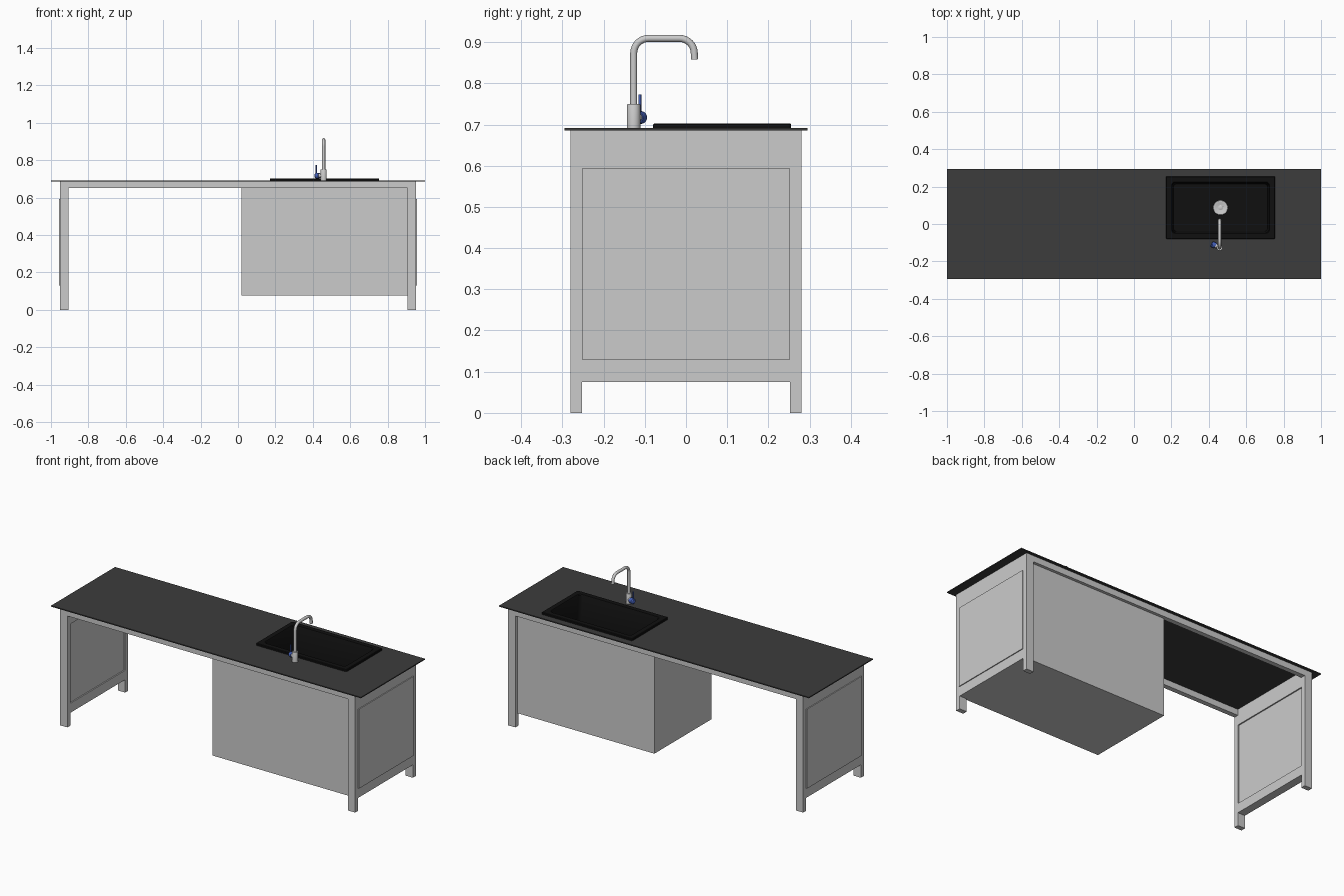
import bpy, bmesh, math
from mathutils import Vector

if "Cube" in bpy.data.objects:
    bpy.data.objects.remove(bpy.data.objects["Cube"])


def material(name, rgb):
    m = bpy.data.materials.new(name)
    m.diffuse_color = (*rgb, 1)
    m.use_nodes = True
    m.node_tree.nodes["Principled BSDF"].inputs["Base Color"].default_value = m.diffuse_color
    return m


DARK = material("dark_stone", (0.045, 0.045, 0.045))
BLACK = material("black_sink", (0.005, 0.005, 0.005))
BLUE = material("blue_handle", (0.06, 0.12, 0.5))


def finish(name, bm, mat=None, smooth=False):
    bmesh.ops.recalc_face_normals(bm, faces=bm.faces)
    me = bpy.data.meshes.new(name)
    bm.to_mesh(me)
    bm.free()
    ob = bpy.data.objects.new(name, me)
    bpy.context.collection.objects.link(ob)
    if mat:
        me.materials.append(mat)
    if smooth:
        bpy.ops.object.select_all(action='DESELECT')
        ob.select_set(True)
        bpy.context.view_layer.objects.active = ob
        bpy.ops.object.shade_smooth_by_angle(angle=math.radians(35))
    return ob


def box(name, x, y, z, mat=None, open_top=False):
    bm = bmesh.new()
    bmesh.ops.create_cube(bm, size=1)
    for v in bm.verts:
        v.co = [r[0] if c < 0 else r[1] for r, c in zip((x, y, z), v.co)]
    if open_top:
        top = [f for f in bm.faces if f.calc_center_median().z > z[1] - 1e-4]
        bmesh.ops.delete(bm, geom=top, context='FACES_ONLY')
    return finish(name, bm, mat)


def loft(name, loops, mat=None, smooth=True, closed=False):
    """Skin a list of equal-length point loops, capped or joined end to start."""
    bm = bmesh.new()
    rings = [[bm.verts.new(p) for p in lp] for lp in loops]
    pairs = list(zip(rings, rings[1:])) + ([(rings[-1], rings[0])] if closed else [])
    for a, b in pairs:
        for i in range(len(a)):
            j = (i + 1) % len(a)
            bm.faces.new((a[i], a[j], b[j], b[i]))
    if not closed:
        bm.faces.new(rings[0])
        bm.faces.new(rings[-1])
    return finish(name, bm, mat, smooth)


def tube(name, path, radii, mat=None, n=20):
    """Round section swept along a path."""
    pts = [Vector(p) for p in path]
    loops = []
    for i, p in enumerate(pts):
        t = (pts[min(i + 1, len(pts) - 1)] - pts[max(i - 1, 0)]).normalized()
        u = Vector((1, 0, 0)) if abs(t.x) < 0.5 else Vector((0, 0, 1))
        u = (u - t * u.dot(t)).normalized()
        w = t.cross(u)
        r = radii[i] if isinstance(radii, (list, tuple)) else radii
        loops.append([p + r * (u * math.cos(2 * math.pi * k / n) + w * math.sin(2 * math.pi * k / n))
                      for k in range(n)])
    return loft(name, loops, mat)


TOP = 0.685

# End frames: legs, rails and a slightly proud panel, mirrored left and right
for sx, side in ((-1, "left"), (1, "right")):
    fx = sorted((sx * 0.905, sx * 0.952))
    for sy, end in ((-1, "front"), (1, "back")):
        box(f"{end}_leg_{side}", fx, sorted((sy * 0.252, sy * 0.28)), (0, TOP))
    box(f"bottom_rail_{side}", fx, (-0.252, 0.252), (0.075, 0.13))
    box(f"top_rail_{side}", fx, (-0.252, 0.252), (0.593, TOP))
    box(f"end_panel_{side}", sorted((sx * 0.912, sx * 0.957)), (-0.252, 0.252), (0.13, 0.593))

# Long aprons under the counter
for sy, end in ((-1, "front"), (1, "back")):
    box(f"{end}_apron", (-0.905, 0.905), sorted((sy * 0.252, sy * 0.28)), (0.65, TOP))

# Cabinet below the sink
box("sink_cabinet", (0.02, 0.905), (-0.263, 0.263), (0.077, TOP), open_top=True)

# Counter with an opening for the sink
counter = box("countertop", (-1, 1), (-0.295, 0.295), (TOP, 0.691), DARK)
cutter = box("sink_cutter", (0.195, 0.73), (-0.055, 0.23), (0.6, 0.8))
cutter.hide_render = True
cutter.hide_viewport = True
cut = counter.modifiers.new("opening", 'BOOLEAN')
cut.operation = 'DIFFERENCE'
cut.object = cutter

# Sink
CX, CY = 0.4625, 0.0875


def rounded(inset, z, r):
    hx, hy = 0.2925 - inset, 0.1675 - inset
    out = []
    for q, (sx, sy) in enumerate(((1, 1), (-1, 1), (-1, -1), (1, -1))):
        for k in range(5):
            a = math.pi / 2 * (q + k / 4)
            out.append((CX + sx * (hx - r) + r * math.cos(a),
                        CY + sy * (hy - r) + r * math.sin(a), z))
    return out


FLOOR = 0.54
loft("sink", [rounded(0.035, FLOOR - 0.006, 0.02), rounded(0.027, 0.69, 0.02),
              rounded(0, 0.69, 0.008), rounded(0, 0.700, 0.008), rounded(0.003, 0.703, 0.008),
              rounded(0.03, 0.703, 0.02), rounded(0.033, 0.699, 0.02),
              rounded(0.04, FLOOR, 0.02)], BLACK)


# Drain: dished ring and centre plug
def circle(r, z, n=28):
    return [(CX + r * math.cos(2 * math.pi * k / n), CY + r * math.sin(2 * math.pi * k / n), z)
            for k in range(n)]


loft("drain_ring", [circle(0.039, FLOOR), circle(0.038, FLOOR + 0.004), circle(0.029, FLOOR + 0.004),
                    circle(0.022, FLOOR + 0.001)])
loft("drain_plug", [circle(0.013, FLOOR), circle(0.013, FLOOR + 0.005), circle(0.009, FLOOR + 0.007)])

# Tap: body, bent spout and nozzle
FX, FY = 0.458, -0.127
tube("tap_body", [(FX, FY, 0.69), (FX, FY, 0.748), (FX, FY, 0.750)], [0.016, 0.016, 0.015], n=28)
R, ZT, YE = 0.036, 0.909, 0.020
path = [(FX, FY, 0.745)]
for k in range(9):
    a = math.pi / 2 * k / 8
    path.append((FX, FY + R - R * math.cos(a), ZT - R + R * math.sin(a)))
for k in range(9):
    a = math.pi / 2 * k / 8
    path.append((FX, YE - R + R * math.sin(a), ZT - R + R * math.cos(a)))
tube("tap_spout", path, 0.0085)
tube("tap_nozzle", [(FX, YE, 0.875), (FX, YE + 0.001, 0.858)], 0.0085)

# Tap handle: stub, blue knob and upright lever
tube("handle_stub", [(FX, FY, 0.717), (0.432, -0.114, 0.717)], 0.011)
tube("handle_knob", [(0.436, -0.116, 0.717), (0.433, -0.114, 0.717), (0.417, -0.109, 0.717),
                     (0.413, -0.107, 0.717)], [0.014, 0.0155, 0.0155, 0.011], BLUE)
tube("handle_lever", [(0.419, -0.112, 0.722), (0.418, -0.112, 0.773)], 0.0035, BLUE, 12)
